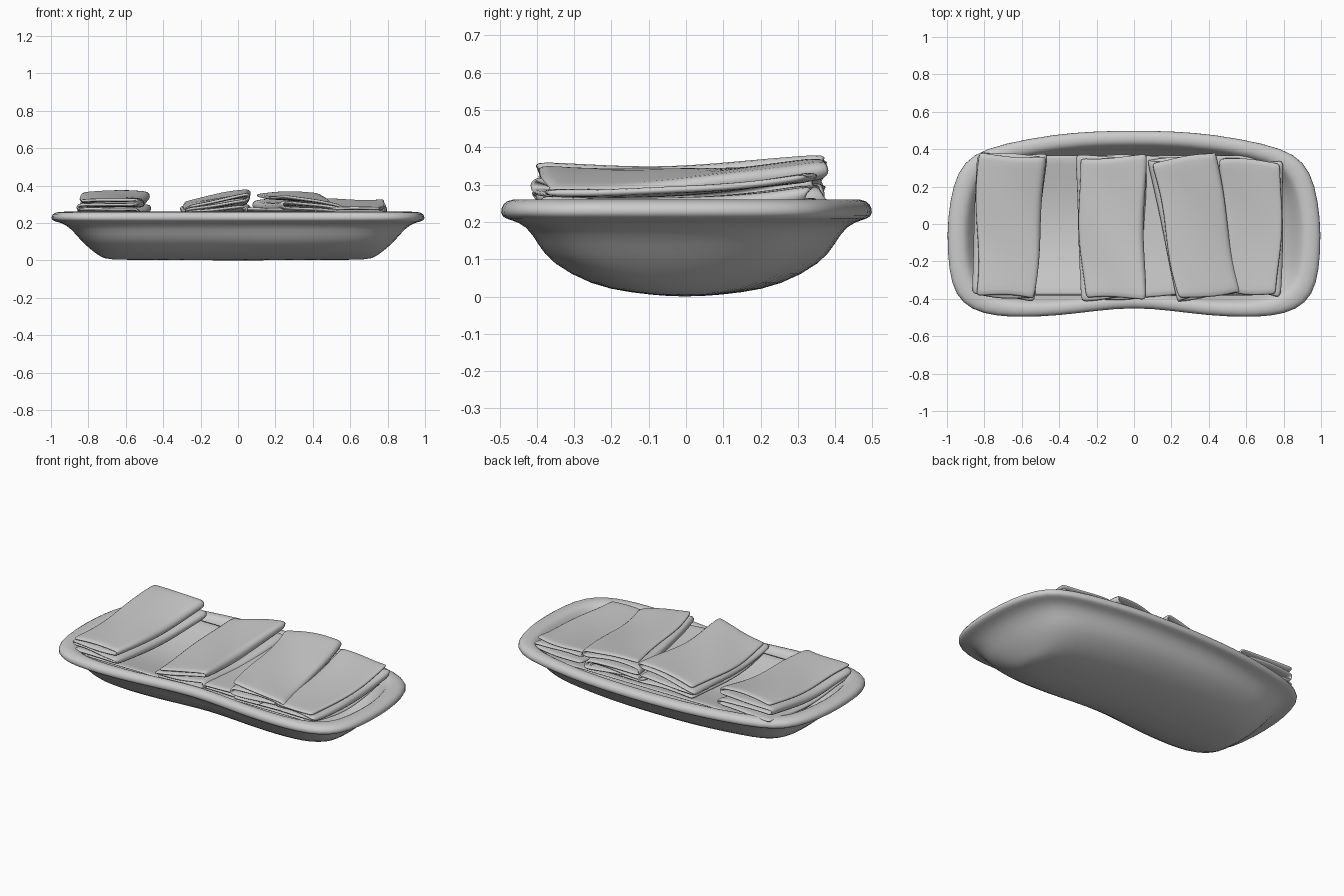
import bpy, bmesh, math

if "Cube" in bpy.data.objects:
    bpy.data.objects.remove(bpy.data.objects["Cube"])

grey = bpy.data.materials.new("plain_grey")
grey.diffuse_color = (0.6, 0.6, 0.6, 1)
grey.use_nodes = True
grey.node_tree.nodes["Principled BSDF"].inputs["Base Color"].default_value = grey.diffuse_color


def make(name, bm, subsurf=1, thick=0):
    bmesh.ops.recalc_face_normals(bm, faces=bm.faces)
    me = bpy.data.meshes.new(name)
    bm.to_mesh(me)
    bm.free()
    me.materials.append(grey)
    ob = bpy.data.objects.new(name, me)
    bpy.context.collection.objects.link(ob)
    if thick:
        m = ob.modifiers.new("thick", 'SOLIDIFY')
        m.thickness = thick
        m.offset = 0
    if subsurf:
        m = ob.modifiers.new("smooth", 'SUBSURF')
        m.levels = m.render_levels = subsurf
    for p in me.polygons:
        p.use_smooth = True
    return ob


# Tub: kidney outline, lofted up the outside, over the rim and down the inside
half = [(0, .5), (.22, .495), (.42, .48), (.7, .43), (.86, .375), (.945, .28), (.985, .12),
        (1, -.05), (.99, -.25), (.955, -.38), (.87, -.46), (.74, -.492), (.6, -.498),
        (.4, -.49), (.2, -.463), (0, -.445)]
outline = half + [(-x, y) for x, y in half[-2:0:-1]]
levels = [(.66, .08, 0), (.72, .3, .01), (.755, .51, .03), (.83, .73, .09), (.87, .80, .14),
          (.92, .86, .19), (.97, .95, .206), (1, 1, .213), (1.003, 1.003, .237), (.985, .975, .258),
          (.93, .90, .263), (.9, .85, .25), (.88, .82, .222), (.83, .74, .14),
          (.77, .65, .08), (.70, .40, .04), (.60, .10, .03)]
bm = bmesh.new()
rings = [[bm.verts.new((x * sx, y * sy, z)) for x, y in outline] for sx, sy, z in levels]
n = len(outline)
for a, b in zip(rings, rings[1:]):
    for i in range(n):
        bm.faces.new((a[i], a[(i + 1) % n], b[(i + 1) % n], b[i]))
bm.faces.new(rings[0])
bm.faces.new(rings[-1])
make("tub", bm)


def bilerp(c, u, v):
    """c = back left, back right, front right, front left; v runs front to back."""
    return (c[3] * (1 - u) + c[2] * u) * (1 - v) + (c[0] * (1 - u) + c[1] * u) * v


def towel(name, corners, tops, layers, base=.24, sag=.03, hump=.015, phase=0.0):
    """Zigzag-folded cloth: a ribbon folded across x, swept along y."""
    xs = [c[0] for c in corners]
    ys = [c[1] for c in corners]
    path = []
    us = [0.03, .1, .3, .5, .7, .9, .97]
    for k in range(layers):
        path += [(u, (k + .5) / layers) for u in (us if k % 2 == 0 else us[::-1])]
        if k < layers - 1:                                   # rounded fold
            path.append((1.0 if k % 2 == 0 else 0.0, (k + 1) / layers))
    bm = bmesh.new()
    rows = []
    nv = 12
    for j in range(nv + 1):
        v = j / nv
        row = []
        for u, h in path:
            slip = .006 * math.sin(5 * v + 7 * h + phase)    # uneven edges
            x = bilerp(xs, u, v) + slip + .01 * math.sin(math.tau * v + phase) * h
            y = bilerp(ys, u, v) + .012 * math.sin(9 * h + 4 * u + phase) * (2 * v - 1)
            mid = math.sin(math.pi * v)
            zb = base - sag * mid
            zt = bilerp(tops, u, v) + hump * math.sin(math.pi * u) * (.3 + .7 * v) - .5 * sag * mid
            z = zb + (zt - zb) * h + .003 * math.sin(6 * u + 8 * v + phase)
            row.append(bm.verts.new((x, y, z)))
        rows.append(row)
    for a, b in zip(rows, rows[1:]):
        for i in range(len(path) - 1):
            bm.faces.new((a[i], a[i + 1], b[i + 1], b[i]))
    return make(name, bm, 1, .019)


# Folded towels, left to right
towel("towel_far_left", [(-.84, .375), (-.47, .365), (-.54, -.405), (-.86, -.375)],
      [.37, .375, .335, .325], 4, hump=.02, phase=.5)
towel("towel_mid_left", [(-.31, .36), (.06, .365), (.05, -.395), (-.28, -.405)],
      [.315, .395, .37, .29], 4, hump=.012, phase=2)
towel("towel_mid_right", [(.08, .335), (.43, .375), (.565, -.36), (.235, -.41)],
      [.365, .375, .295, .365], 4, hump=.01, phase=3.5)
towel("towel_far_right", [(.46, .35), (.80, .33), (.78, -.385), (.5, -.36)],
      [.345, .34, .29, .285], 3, hump=-.008, phase=5)
towel("towel_under", [(.02, .36), (.40, .35), (.42, -.385), (.0, -.385)],
      [.285, .285, .29, .285], 2, hump=0, phase=1)

# Sagging cloth lining under the towels
bm = bmesh.new()
grid = [[bm.verts.new((-.8 + 1.56 * i / 12, -.385 + .755 * j / 8,
                       .235 - .06 * math.sin(math.pi * j / 8)))
         for i in range(13)] for j in range(9)]
for a, b in zip(grid, grid[1:]):
    for i in range(12):
        bm.faces.new((a[i], a[i + 1], b[i + 1], b[i]))
make("lining_cloth", bm, 1, .015)
